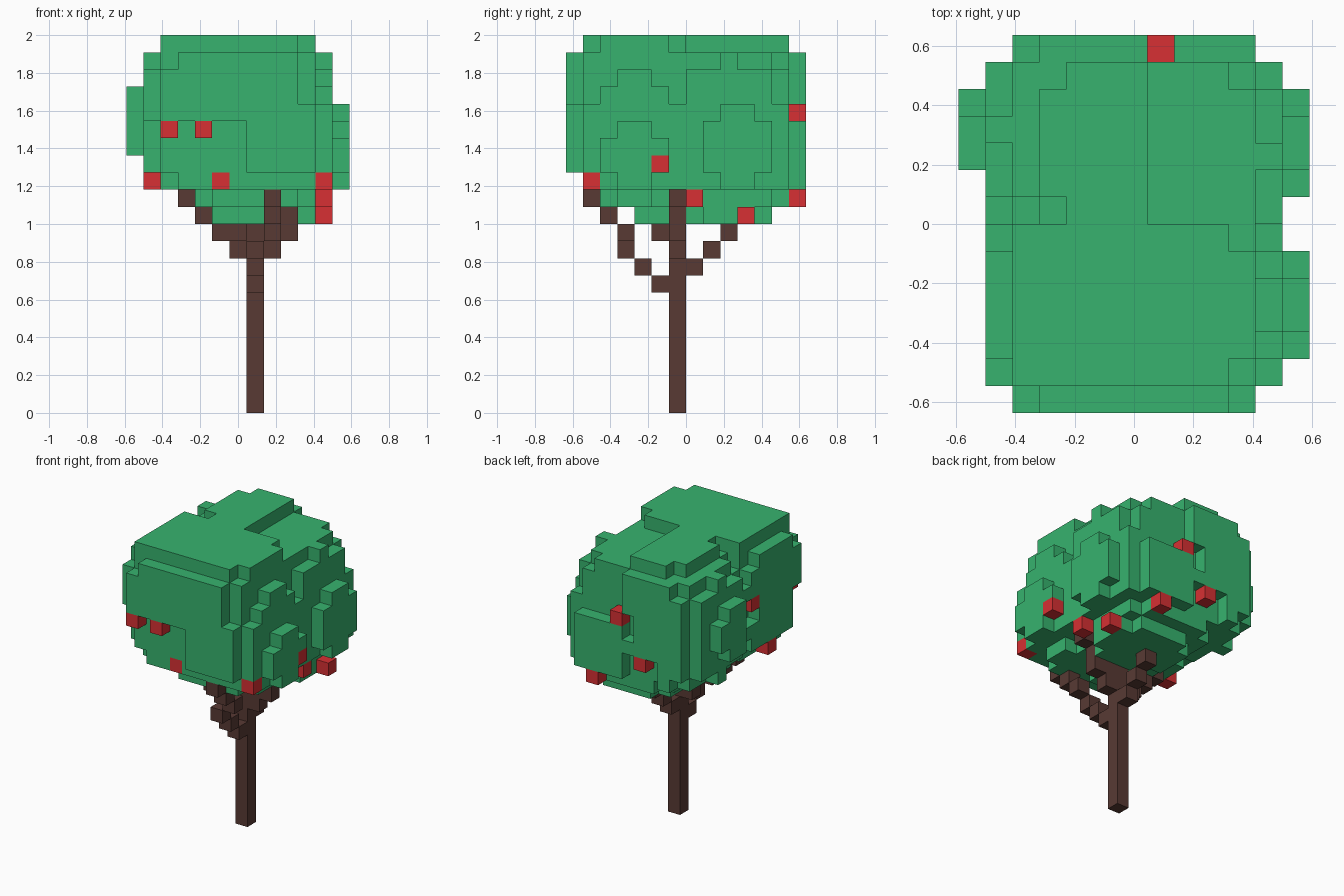
import bpy
import bmesh
from mathutils import Vector

cube = bpy.data.objects.get("Cube")
if cube:
    bpy.data.objects.remove(cube, do_unlink=True)

SIZE = 2 / 22                       # edge of one block
ORIGIN = Vector((-6.5, -7, 0))      # grid corner, in blocks


def material(name, rgb):
    mat = bpy.data.materials.new(name)
    mat.use_nodes = True
    mat.diffuse_color = (*rgb, 1)
    bsdf = mat.node_tree.nodes["Principled BSDF"]
    bsdf.inputs["Base Color"].default_value = (*rgb, 1)
    bsdf.inputs["Roughness"].default_value = 0.9
    return mat


def box(xs, ys, zs):
    """All grid cells in three inclusive ranges."""
    return {(x, y, z) for x in range(xs[0], xs[1] + 1)
            for y in range(ys[0], ys[1] + 1)
            for z in range(zs[0], zs[1] + 1)}


def clump(center, radii):
    """Cells of a leaf ball, cut flat at the edges of the crown."""
    cells = set()
    for cell in box((0, 12), (0, 13), (13, 21)):
        if sum(((c + 0.5 - m) / r) ** 2 for c, m, r in zip(cell, center, radii)) <= 1:
            cells.add(cell)
    return cells


def layer(z, x0, x1, y0, y1):
    """One flat layer of leaves with cut corners."""
    cells = set()
    for x, y, _ in box((x0, x1 - 1), (y0, y1 - 1), (z, z)):
        u = abs(2 * (x + 0.5 - x0) / (x1 - x0) - 1)
        v = abs(2 * (y + 0.5 - y0) / (y1 - y0) - 1)
        if u ** 3 + v ** 3 <= 1:
            cells.add((x, y, z))
    return cells


def build(name, cells, solid, mat):
    """Join cells into one mesh, keeping only the outside faces."""
    bm = bmesh.new()
    for cell in sorted(cells):
        c = Vector(cell)
        for axis in range(3):
            for sign in (-1, 1):
                n = Vector((0, 0, 0))
                n[axis] = sign
                if tuple(int(a) for a in c + n) in solid:
                    continue
                a = Vector((0, 0, 0))
                a[(axis + 1) % 3] = 0.5
                b = n.cross(a)
                mid = c + Vector((0.5, 0.5, 0.5)) + n * 0.5 + ORIGIN
                corners = (mid - a - b, mid + a - b, mid + a + b, mid - a + b)
                bm.faces.new([bm.verts.new(p * SIZE) for p in corners])
    bmesh.ops.remove_doubles(bm, verts=bm.verts[:], dist=0.001)
    mesh = bpy.data.meshes.new(name)
    bm.to_mesh(mesh)
    bm.free()
    mesh.materials.append(mat)
    bpy.context.collection.objects.link(bpy.data.objects.new(name, mesh))


# Trunk and the four stepped branches
trunk = box((7, 7), (6, 6), (0, 12))
front_branch = {(7, 5, 7), (7, 4, 8), (7, 3, 9), (8, 3, 10), (8, 2, 11), (8, 1, 12)}
back_branch = {(7, 7, 8), (7, 8, 9), (7, 9, 10)}
right_branch = {(6, 6, 9), (6, 5, 10), (5, 5, 10), (4, 5, 11), (3, 5, 12)}
left_branch = {(8, 6, 9), (8, 6, 10), (9, 6, 10), (9, 6, 11), (10, 6, 12)}
wood = trunk | front_branch | back_branch | right_branch | left_branch

# Fruit
fruit = {(2, 0, 16), (4, 0, 16), (5, 1, 13), (1, 4, 13), (11, 1, 13), (12, 5, 14),
         (11, 7, 12), (11, 10, 11), (7, 13, 17), (5, 13, 14), (9, 13, 12), (1, 6, 17)}

# Foliage: overlapping clumps around the branch tips
leaves = clump((5.5, 10.3, 17), (5.33, 5.33, 5.33))      # back right
leaves |= clump((7.5, 10, 15.5), (5.42, 5.42, 5.42))     # back left
leaves |= clump((7.5, 9.5, 17.5), (4.95, 5, 5.3))        # back top
leaves |= clump((7.5, 4, 15), (5.4, 5.4, 5.4))           # front left
leaves |= clump((6.2, 4, 18.5), (5.65, 5.2, 5.2))        # front top
leaves |= clump((5.5, 4.5, 16), (4.9, 4.9, 4.9))         # front right

# Trim the crown's outer edges and top
leaves -= box((0, 12), (0, 0), (13, 13))
for y in (0, 13):
    leaves -= box((0, 1), (y, y), (13, 21)) | box((11, 12), (y, y), (13, 21))
    leaves -= box((0, 12), (y, y), (21, 21))
for x in (0, 1, 11, 12):
    leaves -= box((x, x), (0, 13), (21, 21))
leaves -= box((7, 12), (7, 12), (21, 21))

# Hollows that leave the hanging fruit free
leaves -= box((0, 6), (0, 0), (13, 16))
leaves -= box((7, 12), (13, 13), (17, 20)) | box((6, 6), (13, 13), (16, 17))
leaves -= box((4, 6), (13, 13), (13, 14)) | box((0, 1), (3, 5), (13, 13))
leaves -= box((0, 1), (6, 7), (16, 17))

# Thin lower layers, open around the trunk and branches
leaves |= layer(12, 4, 11, 2, 6) | layer(12, 4, 11, 7, 13) | box((4, 6), (6, 6), (12, 12))
leaves |= layer(11, 5, 8, 4, 6) | layer(11, 5, 11, 7, 12)
leaves -= wood | fruit

solid = wood | fruit | leaves
build("trunk_and_branches", wood, solid, material("bark brown", (0.098, 0.042, 0.034)))
build("foliage", leaves, solid, material("leaf green", (0.038, 0.45, 0.158)))
build("fruit", fruit, solid, material("fruit red", (0.68, 0.03, 0.033)))
